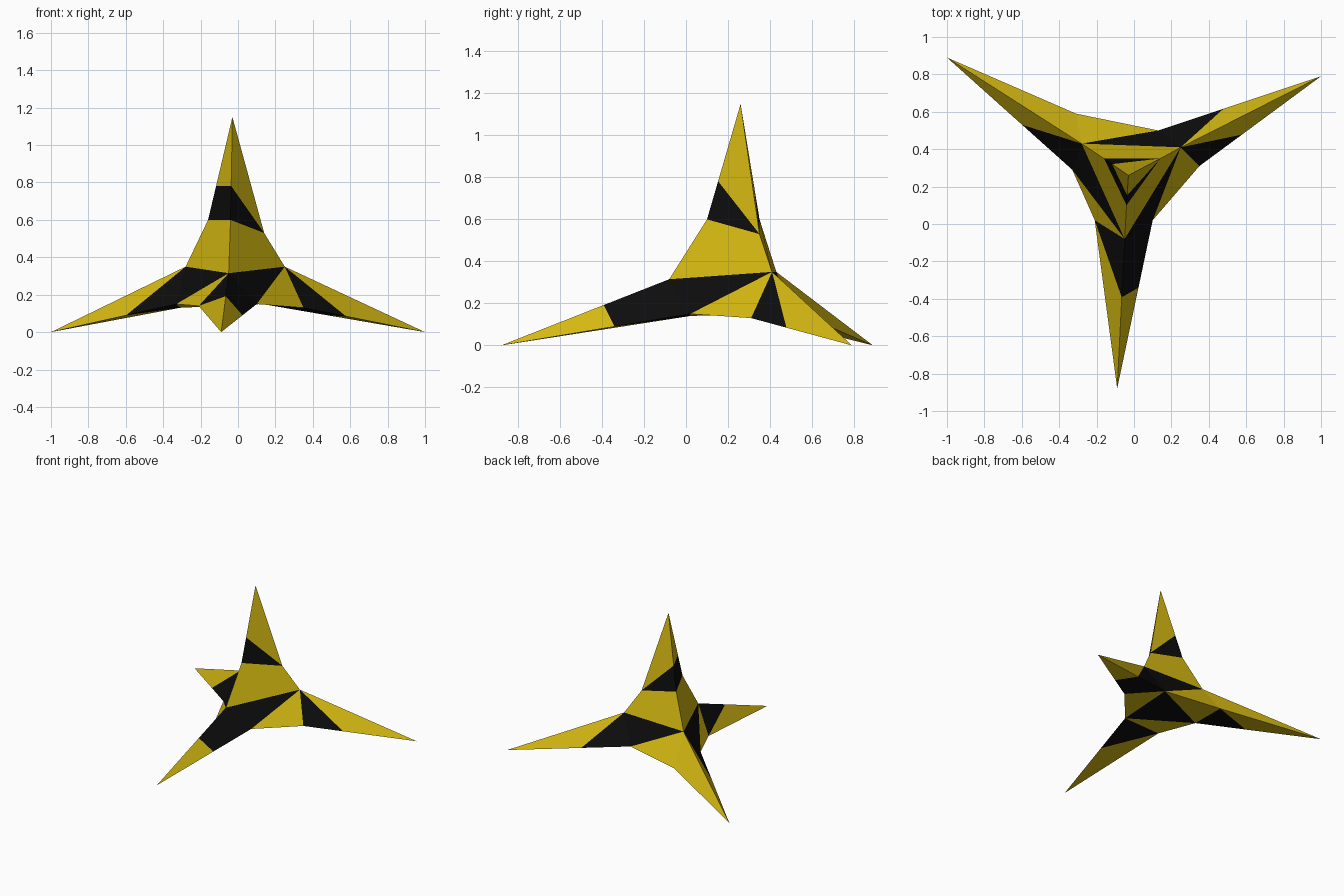
import bpy
import bmesh
from mathutils import Vector

cube = bpy.data.objects.get("Cube")
if cube:
    bpy.data.objects.remove(cube, do_unlink=True)


def make_material(name, colour):
    material = bpy.data.materials.new(name)
    material.use_nodes = True
    rgba = (*colour, 1.0)
    material.diffuse_color = rgba
    shader = material.node_tree.nodes["Principled BSDF"]
    shader.inputs["Base Color"].default_value = rgba
    shader.inputs["Roughness"].default_value = 0.8
    return material


MATERIALS = [make_material("yellow", (0.67, 0.49, 0.006)),
             make_material("black", (0.004, 0.004, 0.004))]
YELLOW, BLACK = range(len(MATERIALS))


def build_part(name, faces, inside):
    """Join (colour, corners) faces into one flat-shaded part facing away from inside."""
    bm = bmesh.new()
    for colour, corners in faces:
        face = bm.faces.new([bm.verts.new(corner) for corner in corners])
        face.material_index = colour
        face.normal_update()
        if face.normal.dot(face.calc_center_median() - inside) < 0:
            face.normal_flip()
    bmesh.ops.remove_doubles(bm, verts=bm.verts[:], dist=0.0001)
    mesh = bpy.data.meshes.new(name)
    bm.to_mesh(mesh)
    bm.free()
    for material in MATERIALS:
        mesh.materials.append(material)
    part = bpy.data.objects.new(name, mesh)
    bpy.context.collection.objects.link(part)


def build_spike(name, ring, tip, cuts):
    """Three-sided spike; cuts say how far along each edge the black band reaches."""
    tip = Vector(tip)
    band_top = [corner.lerp(tip, cut) for corner, cut in zip(ring, cuts)]
    faces = []
    for i in range(len(ring)):
        j = (i + 1) % len(ring)
        band = [ring[i], ring[j]]
        if cuts[j]:
            band.append(band_top[j])
        if cuts[i]:
            band.append(band_top[i])
        if len(band) > 2:
            faces.append((BLACK, band))
        faces.append((YELLOW, [band_top[i], band_top[j], tip]))
    inside = (sum(ring, Vector()) + tip) / (len(ring) + 1)
    build_spike_part = build_part(name, faces, inside)
    return build_spike_part


# Shoulder corners, where the legs meet the upright spike
shoulder_right = Vector((-0.28, 0.43, 0.35))
shoulder_left = Vector((0.25, 0.41, 0.35))
shoulder_front = Vector((-0.05, -0.08, 0.315))

# Neck corners, under the upright spike
neck_right = Vector((-0.16, 0.35, 0.6))
neck_left = Vector((0.14, 0.35, 0.53))
neck_front = Vector((-0.04, 0.1, 0.6))

# Lower corners, two at the root of each leg
front_root_left = Vector((0.1, 0.02, 0.15))
front_root_right = Vector((-0.21, 0.02, 0.14))
right_root_front = Vector((-0.33, 0.29, 0.15))
right_root_back = Vector((-0.31, 0.59, 0.13))
left_root_front = Vector((0.35, 0.31, 0.13))
left_root_back = Vector((0.13, 0.5, 0.15))

# Central body: shoulders, side strips and underside
body = [
    (YELLOW, [shoulder_right, shoulder_front, neck_front, neck_right]),
    (YELLOW, [shoulder_front, shoulder_left, neck_left, neck_front]),
    (YELLOW, [shoulder_left, shoulder_right, neck_right, neck_left]),
    (BLACK, [shoulder_front, shoulder_left, front_root_left]),
    (YELLOW, [shoulder_left, front_root_left, left_root_front]),
    (BLACK, [shoulder_right, shoulder_front, right_root_front]),
    (YELLOW, [shoulder_front, right_root_front, front_root_right]),
    (BLACK, [shoulder_right, shoulder_left, left_root_back]),
    (YELLOW, [shoulder_right, left_root_back, right_root_back]),
    (BLACK, [left_root_back, right_root_front, front_root_left]),
    (YELLOW, [left_root_back, right_root_back, right_root_front]),
    (YELLOW, [left_root_back, front_root_left, left_root_front]),
    (YELLOW, [front_root_left, front_root_right, right_root_front]),
]
build_part("body", body, Vector((-0.03, 0.25, 0.25)))

# Upright spike and the three legs
build_spike("upright_spike", [neck_front, neck_right, neck_left],
            (-0.03, 0.26, 1.15), (0.33, 0.33, 0))
build_spike("front_leg", [shoulder_front, front_root_left, front_root_right],
            (-0.09, -0.88, 0), (0.39, 0.4, 0))
build_spike("right_leg", [shoulder_right, right_root_front, right_root_back],
            (-1, 0.89, 0), (0, 0.4, 0))
build_spike("left_leg", [shoulder_left, left_root_front, left_root_back],
            (1, 0.79, 0), (0, 0.35, 0.4))
